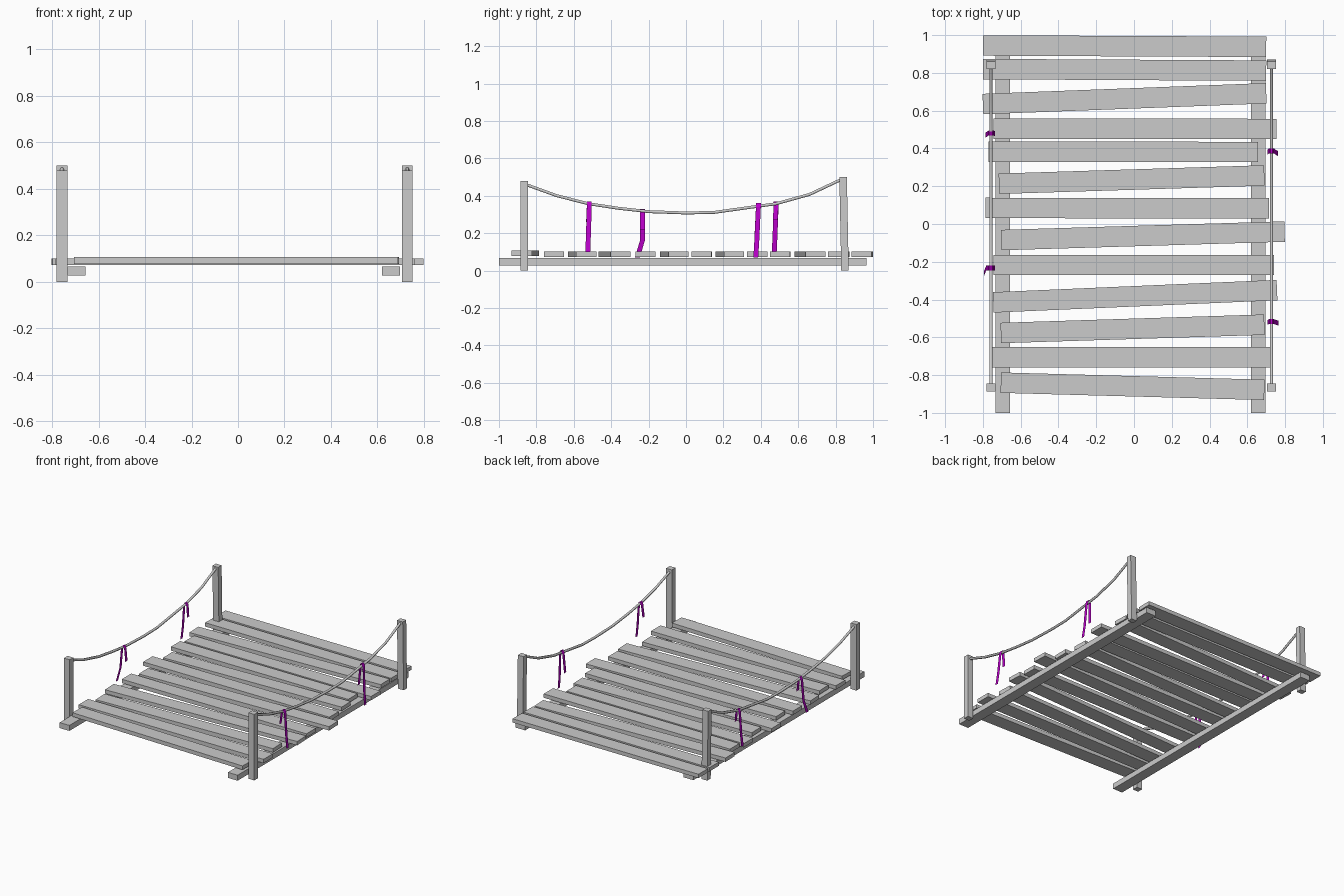
import bpy, bmesh
from math import atan2, hypot
from mathutils import Matrix

if "Cube" in bpy.data.objects:
    bpy.data.objects.remove(bpy.data.objects["Cube"])

purple = bpy.data.materials.new("purple")
purple.diffuse_color = (0.5, 0.0, 0.6, 1)
purple.use_nodes = True
purple.node_tree.nodes["Principled BSDF"].inputs["Base Color"].default_value = purple.diffuse_color


def finish(name, bm):
    mesh = bpy.data.meshes.new(name)
    bm.to_mesh(mesh)
    bm.free()
    ob = bpy.data.objects.new(name, mesh)
    bpy.context.collection.objects.link(ob)
    return ob


def box(name, centre, size, turn=0.0, lean=0.0):
    """Box with a rotation about z and a y shift of its top face."""
    bm = bmesh.new()
    bmesh.ops.create_cube(bm, size=1)
    for v in bm.verts:
        v.co = [a * b for a, b in zip(v.co, size)]
        if v.co.z > 0:
            v.co.y += lean
    bmesh.ops.transform(bm, matrix=Matrix.Translation(centre) @ Matrix.Rotation(turn, 4, 'Z'), verts=bm.verts)
    return finish(name, bm)


# Planks: left x, right x, centre y at the left end, centre y at the right end
planks = [
    (-0.80, 0.70, 0.945, 0.938), (-0.80, 0.70, 0.82, 0.812),
    (-0.80, 0.70, 0.635, 0.692), (-0.745, 0.755, 0.505, 0.503),
    (-0.77, 0.657, 0.383, 0.381), (-0.715, 0.69, 0.213, 0.257),
    (-0.785, 0.715, 0.085, 0.083), (-0.702, 0.797, -0.085, -0.04),
    (-0.745, 0.74, -0.217, -0.217), (-0.745, 0.757, -0.415, -0.35),
    (-0.705, 0.69, -0.577, -0.533), (-0.75, 0.737, -0.705, -0.705),
    (-0.705, 0.69, -0.84, -0.878),
]
for i, (x0, x1, ya, yb) in enumerate(planks):
    z = 0.092 if i == 12 else 0.087
    box(f"plank_{i + 1}", ((x0 + x1) / 2, (ya + yb) / 2, z),
        (hypot(x1 - x0, yb - ya), 0.108, 0.028), atan2(yb - ya, x1 - x0))

# Long beams under the deck
for side, x in (("left", -0.695), ("right", 0.658)):
    box(f"{side}_beam", (x, -0.018, 0.047), (0.078, 1.964, 0.04))

# Corner posts and sagging ropes
sag = [(-0.85, 0.458), (-0.69, 0.40), (-0.52, 0.357), (-0.36, 0.333), (-0.2, 0.315), (0, 0.308),
       (0.15, 0.311), (0.3, 0.332), (0.48, 0.357), (0.66, 0.407), (0.83, 0.487)]
for side, x in (("left", -0.757), ("right", 0.728)):
    box(f"{side}_front_post", (x, -0.865, 0.24), (0.046, 0.042, 0.48))
    box(f"{side}_back_post", (x, 0.85, 0.25), (0.046, 0.04, 0.5), lean=-0.01)
    curve = bpy.data.curves.new(f"{side}_rope", 'CURVE')
    curve.dimensions = '3D'
    curve.bevel_depth = 0.009
    curve.bevel_resolution = 1
    curve.use_fill_caps = True
    line = curve.splines.new('POLY')
    line.points.add(len(sag) - 1)
    for p, (y, z) in zip(line.points, sag):
        p.co = (x, y, z, 1)
    bpy.context.collection.objects.link(bpy.data.objects.new(f"{side}_rope", curve))

# Ribbons draped over the ropes: short inner tail, long outer tail
# side, rope x, y at top, top z, inner end z, bottom z, outward reach, y drift, y kink
ribbons = [
    (-1, -0.757, 0.482, 0.368, 0.27, 0.10, 0.028, -0.010, 0.0),
    (-1, -0.757, -0.232, 0.328, 0.22, 0.07, 0.036, -0.002, -0.026),
    (1, 0.728, 0.387, 0.360, 0.20, 0.07, 0.034, -0.014, 0.0),
    (1, 0.728, -0.517, 0.368, 0.26, 0.10, 0.038, -0.008, 0.0),
]
for i, (s, x, y, top, inner, low, reach, drift, kink) in enumerate(ribbons):
    mid = low + 0.09
    path = [(-0.022, inner, drift / 2), (-0.013, top - 0.02, 0), (-0.005, top, 0), (0.005, top, 0),
            (0.013, top - 0.02, 0), (reach * 0.7, mid, drift * 0.6), (reach, low, drift + kink)]
    bm = bmesh.new()
    rows = [[bm.verts.new((x + s * dx, y + dy + w, z)) for w in (-0.013, 0.013)] for dx, z, dy in path]
    for a, b in zip(rows, rows[1:]):
        bm.faces.new((a[0], a[1], b[1], b[0]))
    ob = finish(f"ribbon_{i + 1}", bm)
    ob.data.materials.append(purple)
